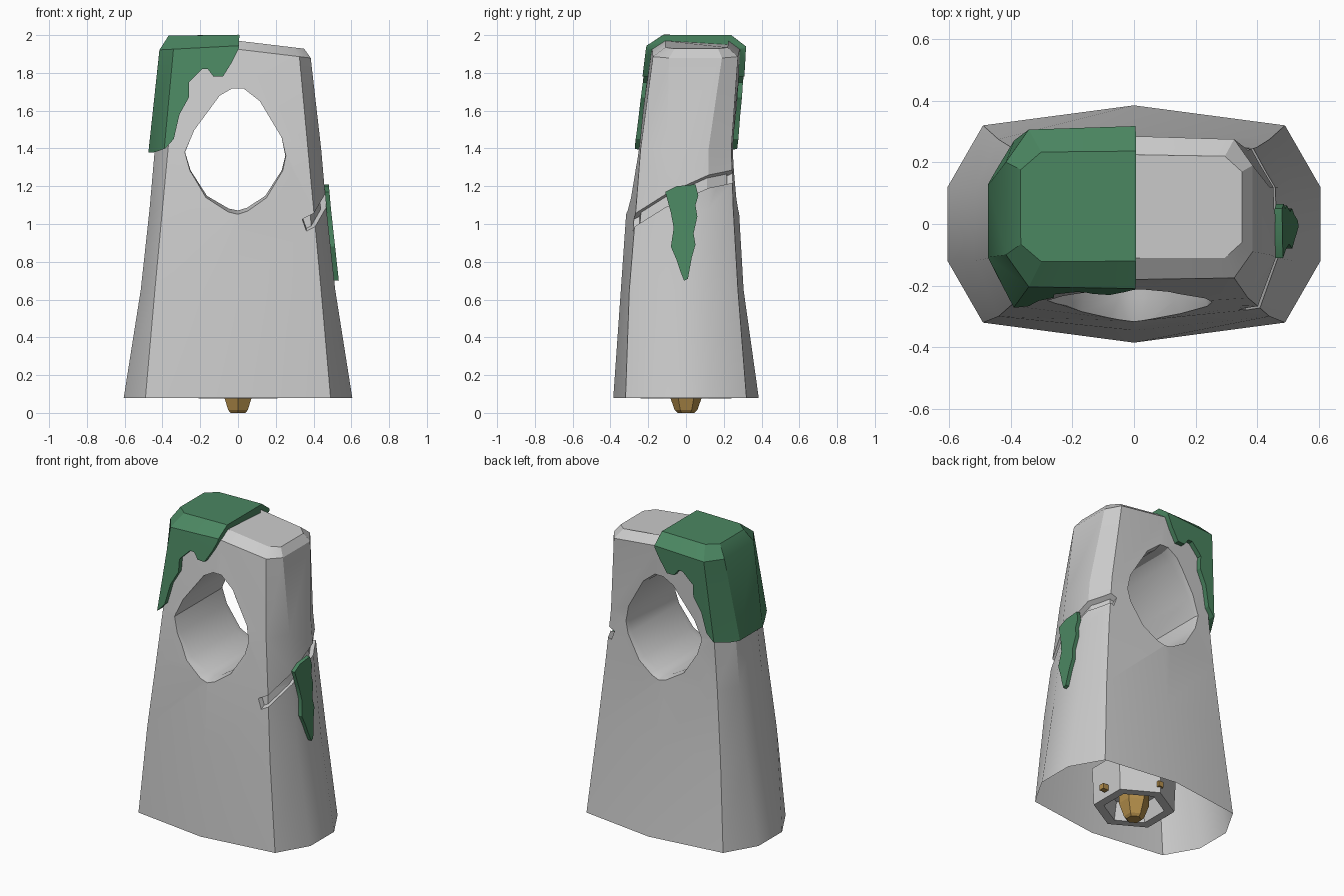
import bpy, bmesh, math
from mathutils import Vector, Matrix

if "Cube" in bpy.data.objects:
    bpy.data.objects.remove(bpy.data.objects["Cube"])


def new_obj(name, bm, color=None):
    bmesh.ops.recalc_face_normals(bm, faces=bm.faces)
    me = bpy.data.meshes.new(name)
    bm.to_mesh(me)
    bm.free()
    ob = bpy.data.objects.new(name, me)
    bpy.context.collection.objects.link(ob)
    if color:
        mat = bpy.data.materials.get(color[0]) or bpy.data.materials.new(color[0])
        mat.diffuse_color = color[1]
        mat.use_nodes = True
        mat.node_tree.nodes["Principled BSDF"].inputs["Base Color"].default_value = mat.diffuse_color
        me.materials.append(mat)
    return ob


def loft(rings):
    bm = bmesh.new()
    vs = [[bm.verts.new(p) for p in r] for r in rings]
    n = len(vs[0])
    for a, b in zip(vs, vs[1:]):
        for i in range(n):
            bm.faces.new((a[i], a[(i + 1) % n], b[(i + 1) % n], b[i]))
    bm.faces.new(vs[0])
    bm.faces.new(vs[-1])
    bmesh.ops.recalc_face_normals(bm, faces=bm.faces)
    return bm


def boolean(ob, cutter, op):
    m = ob.modifiers.new("cut", 'BOOLEAN')
    m.object, m.operation, m.solver = cutter, op, 'EXACT'
    dg = bpy.context.evaluated_depsgraph_get()
    me = bpy.data.meshes.new_from_object(ob.evaluated_get(dg))
    ob.modifiers.clear()
    ob.data = me


def remove(*obs):
    for o in obs:
        bpy.data.objects.remove(o)


def smooth(ob, angle=28):
    bpy.ops.object.select_all(action='DESELECT')
    ob.select_set(True)
    bpy.context.view_layer.objects.active = ob
    bpy.ops.object.shade_smooth_by_angle(angle=math.radians(angle))


# Stone sections: z, side x, corner x, side y front/back, corner y front/back, middle y front/back
ROWS = [
    (0.08, .605, .49, -.12, .12, -.32, .32, -.385, .385),
    (0.65, .515, .44, -.12, .12, -.30, .275, -.345, .305),
    (1.08, .468, .40, -.11, .12, -.265, .25, -.315, .28),
    (1.40, .440, .37, -.10, .12, -.24, .24, -.265, .265),
    (1.87, .385, .325, -.09, .19, -.175, .275, -.18, .285),
    (1.955, .350, .295, -.06, .17, -.11, .22, -.11, .225),
]


def stone(name, grow=0.0):
    rings = []
    for k, (z, xs, xc, sf, sb, cf, cb, mf, mb) in enumerate(ROWS):
        pts = [(0, mf), (xc, cf), (xs, sf), (xs, sb), (xc, cb),
               (0, mb), (-xc, cb), (-xs, sb), (-xs, sf), (-xc, cf)]
        drop = 0.12 if k >= 4 else 0      # top slopes down to the right
        lift = 0.055 if k == 4 else 0.015 if k == 5 else 0
        rings.append([(x, y, z + (lift - drop * max(x, 0) - lift * 0.3 * (x < 0) if drop else 0))
                      for x, y in pts])
    bm = loft(rings)
    bm.normal_update()
    moves = [(v, v.normal * grow * v.calc_shell_factor()) for v in bm.verts]
    for v, d in moves:
        v.co += d
    return new_obj(name, bm)


body = stone("stone_body")
solid = stone("helper_solid")

# Moss: inflated stone skin trimmed to a ragged outline
GREEN = ("moss", (0.07, 0.24, 0.12, 1))


def moss(name, outline, axis, lo, hi, grow):
    skin = stone(name, grow)
    boolean(skin, solid, 'DIFFERENCE')
    place = (lambda a, b, t: (a, t, b)) if axis == 'y' else (lambda a, b, t: (t, a, b))
    prism = new_obj("helper_prism", loft([[place(a, b, t) for a, b in outline] for t in (lo, hi)]))
    boolean(skin, prism, 'INTERSECT')
    remove(prism)
    skin.name = name
    mat = bpy.data.materials.get(GREEN[0]) or bpy.data.materials.new(GREEN[0])
    mat.diffuse_color = GREEN[1]
    mat.use_nodes = True
    mat.node_tree.nodes["Principled BSDF"].inputs["Base Color"].default_value = mat.diffuse_color
    skin.data.materials.clear()
    skin.data.materials.append(mat)
    smooth(skin)


moss("moss_cap", [(.01, 2.1), (.005, 1.93), (-.03, 1.86), (-.08, 1.78), (-.13, 1.78), (-.16, 1.82),
                  (-.19, 1.82), (-.26, 1.75), (-.26, 1.67), (-.31, 1.58), (-.34, 1.45), (-.385, 1.40),
                  (-.44, 1.38), (-.7, 1.37), (-.7, 2.1)], 'y', -1, 1, 0.032)
moss("moss_drip", [(-.11, 1.17), (-.05, 1.20), (.05, 1.21), (.065, 1.15), (.05, 1.10), (.06, 1.04),
                   (.04, .95), (.05, .89), (.03, .82), (.01, .71), (-.01, .70), (-.03, .75), (-.05, .81),
                   (-.08, .88), (-.065, .98), (-.08, 1.06)], 'x', 0.3, 1, 0.024)

# Slanted groove around the right side
bm = bmesh.new()
bmesh.ops.create_cube(bm, size=1)
bm.transform(Matrix.Translation((.49, 0, 1.185)) @ Matrix.Rotation(math.radians(25), 4, 'X')
             @ Matrix.Rotation(math.radians(-22), 4, 'Y') @ Matrix.Diagonal((.30, 1.2, .06, 1)))
groove = new_obj("helper_groove", bm)
core = stone("helper_core", -0.03)
boolean(groove, core, 'DIFFERENCE')
boolean(body, groove, 'DIFFERENCE')

# Rounded-diamond opening, flared at both ends
HOLE = [(-.03, 1.73), (-.10, 1.69), (-.24, 1.50), (-.29, 1.38), (-.26, 1.28), (-.17, 1.14), (-.05, 1.07),
        (0, 1.06), (.05, 1.075), (.15, 1.14), (.24, 1.28), (.26, 1.36), (.24, 1.46), (.12, 1.66), (.03, 1.73)]
hole = new_obj("helper_hole", loft([[(-.01 + (x + .01) * s, y, 1.395 + (z - 1.395) * s) for x, z in HOLE]
                                    for y, s in ((-.6, 1.25), (-.24, .965), (.22, .965), (.6, 1.25))]))
boolean(body, hole, 'DIFFERENCE')
remove(groove, core, hole, solid)

# Open underside
bm = bmesh.new()
bm.from_mesh(body.data)
bmesh.ops.delete(bm, geom=[f for f in bm.faces if all(v.co.z < .085 for v in f.verts)], context='FACES_ONLY')
bm.to_mesh(body.data)
bm.free()
smooth(body)


def hexagon(r, z, n=6):
    return [(r * math.cos(math.tau * (i + .5) / n), r * math.sin(math.tau * (i + .5) / n), z) for i in range(n)]


# Hanging socket inside the base
new_obj("socket_ring", loft([hexagon(.16, .19), hexagon(.18, .075), hexagon(.24, .075), hexagon(.25, .32)]))

# Gold stud and its four small pegs
GOLD = ("gold", (0.45, 0.27, 0.07, 1))
new_obj("gold_stud", loft([hexagon(.045, 0), hexagon(.06, .015), hexagon(.09, .10), hexagon(.09, .2)]), GOLD)
for i in range(4):
    a = math.tau * i / 4
    bm = bmesh.new()
    bmesh.ops.create_cube(bm, size=1)
    bm.transform(Matrix.Rotation(a, 4, 'Z') @ Matrix.Translation((.225, 0, .13)) @ Matrix.Diagonal((.05, .035, .035, 1)))
    new_obj("gold_peg_%d" % (i + 1), bm, GOLD)
